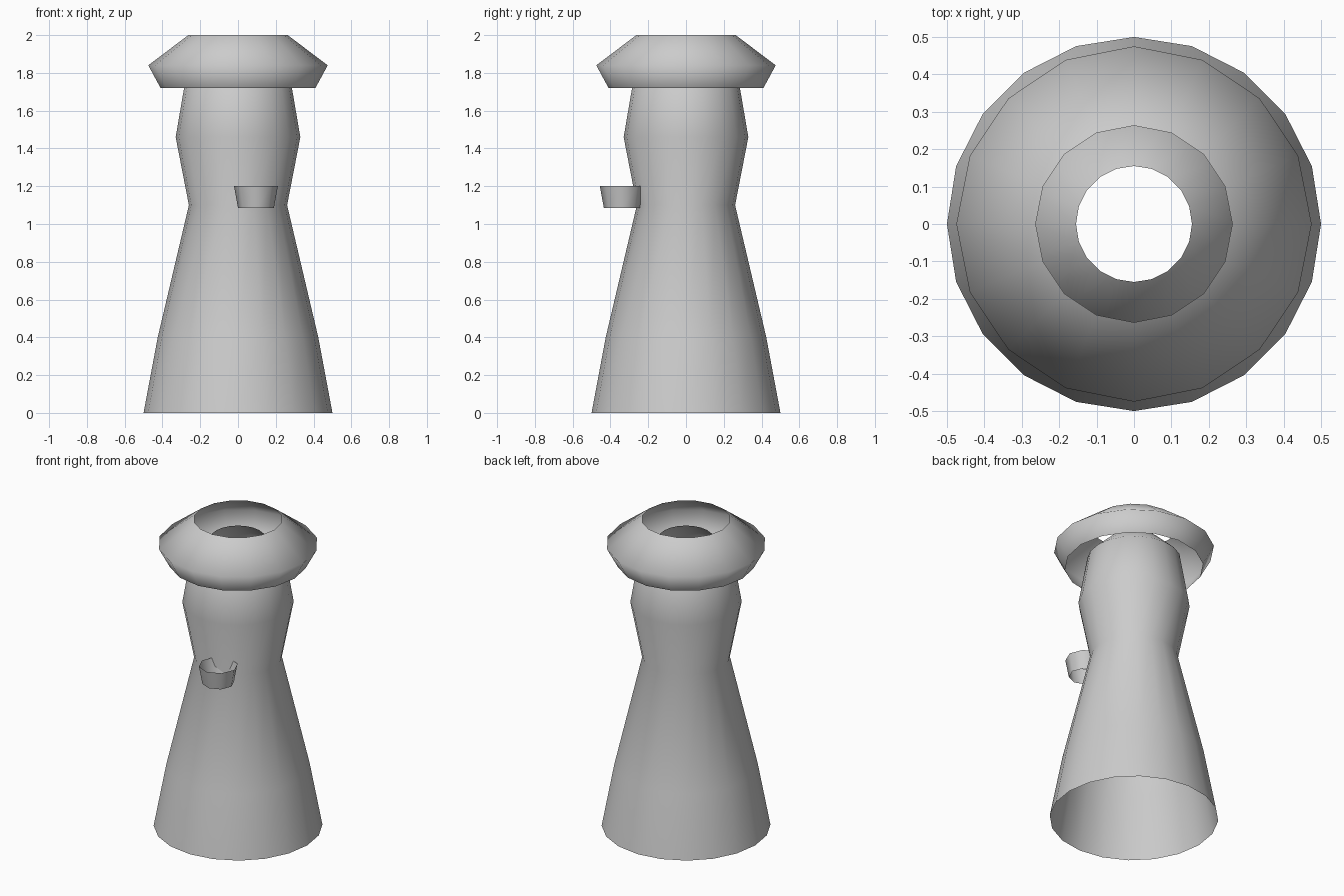
import bpy
import bmesh
from math import cos, sin, tau, pi

if "Cube" in bpy.data.objects:
    bpy.data.objects.remove(bpy.data.objects["Cube"])


def lathe(name, profile, sides, center=(0, 0)):
    """Spin a (radius, z) profile into an open, smooth-shaded shell."""
    bm = bmesh.new()
    rings = []
    for r, z in profile:
        angles = [tau * i / sides - pi / 2 for i in range(sides)]
        rings.append([bm.verts.new((center[0] + r * cos(a), center[1] + r * sin(a), z))
                      for a in angles])
    for low, high in zip(rings, rings[1:]):
        for i in range(sides):
            j = (i + 1) % sides
            bm.faces.new((low[i], low[j], high[j], high[i])).smooth = True
    mesh = bpy.data.meshes.new(name)
    bm.to_mesh(mesh)
    bm.free()
    obj = bpy.data.objects.new(name, mesh)
    bpy.context.collection.objects.link(obj)
    return obj


# Flared tower body, open at the base and at the narrowed top
lathe("body", [(0.5, 0), (0.425, 0.4), (0.26, 1.1), (0.33, 1.46),
               (0.277, 1.77), (0.155, 1.885)], 20)

# Hollow brim around the top
lathe("brim", [(0.41, 1.72), (0.475, 1.84), (0.263, 2.0)], 16)

# Small open tapered cup sunk into the front
lathe("cup", [(0.095, 1.085), (0.116, 1.2)], 8, center=(0.095, -0.34))
